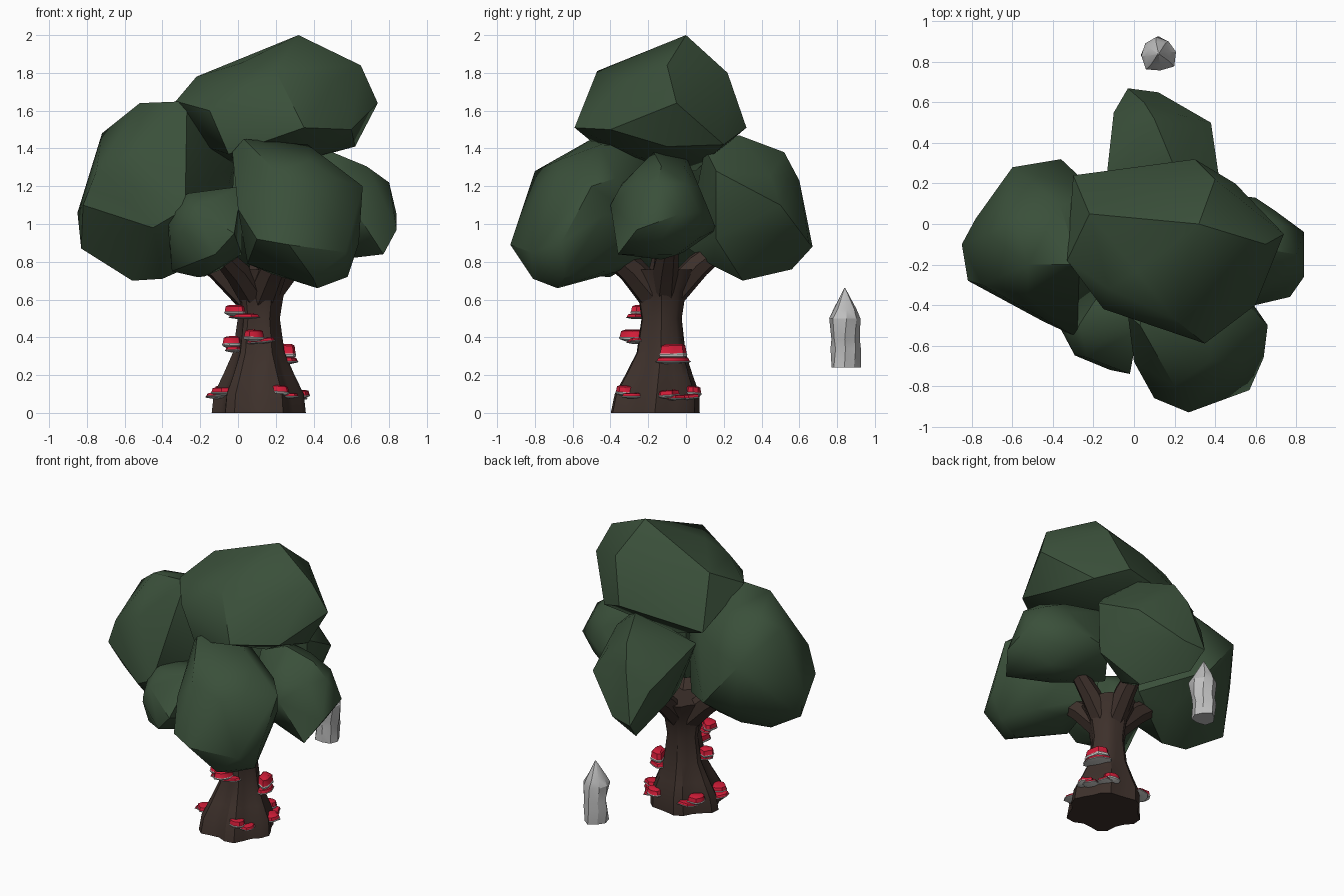
import bpy, bmesh, math, random
from mathutils import Vector

cube = bpy.data.objects.get("Cube")
if cube:
    bpy.data.objects.remove(cube, do_unlink=True)


def material(name, r, g, b):
    m = bpy.data.materials.new(name)
    m.use_nodes = True
    m.diffuse_color = (r, g, b, 1)
    bsdf = m.node_tree.nodes["Principled BSDF"]
    bsdf.inputs["Base Color"].default_value = (r, g, b, 1)
    bsdf.inputs["Roughness"].default_value = 0.9
    return m


LEAF = material("leaf green", 0.042, 0.079, 0.042)
BARK = material("bark brown", 0.047, 0.03, 0.024)
RED = material("cap red", 0.65, 0.012, 0.04)
PALE = material("gill white", 0.6, 0.6, 0.58)
STONE = material("stone grey", 0.52, 0.52, 0.52)


def finish(bm, name, mats, angle):
    bmesh.ops.recalc_face_normals(bm, faces=bm.faces)
    mesh = bpy.data.meshes.new(name)
    bm.to_mesh(mesh)
    bm.free()
    ob = bpy.data.objects.new(name, mesh)
    bpy.context.collection.objects.link(ob)
    for m in mats:
        mesh.materials.append(m)
    bpy.ops.object.select_all(action="DESELECT")
    ob.select_set(True)
    bpy.context.view_layer.objects.active = ob
    bpy.ops.object.shade_smooth_by_angle(angle=math.radians(angle))
    return ob


def loft(bm, rings, mats=None):
    """Skin equal-length point rings, cap both ends, one material per band."""
    loops = [[bm.verts.new(p) for p in ring] for ring in rings]
    mats = mats or [0] * len(rings)
    n = len(loops[0])
    for a, b, mat in zip(loops, loops[1:], mats):
        for i in range(n):
            j = (i + 1) % n
            bm.faces.new((a[i], a[j], b[j], b[i])).material_index = mat
    bm.faces.new(loops[0]).material_index = mats[0]
    bm.faces.new(loops[-1]).material_index = mats[-1]


# Foliage: each clump is a faceted rounded hull with a few outer corners
def clump(name, centre, radii, corners, seed):
    rng = random.Random(seed)
    bm = bmesh.new()
    bmesh.ops.create_icosphere(bm, subdivisions=2, radius=1)
    for v in bm.verts:
        k = rng.uniform(0.9, 1.0)
        v.co = Vector([c + r * k * d for c, r, d in zip(centre, radii, v.co)])
    for p in corners:
        bm.verts.new(p)
    bmesh.ops.delete(bm, geom=bm.faces[:] + bm.edges[:], context="EDGES_FACES")
    hull = bmesh.ops.convex_hull(bm, input=bm.verts)
    bmesh.ops.delete(bm, geom=list({g for g in hull["geom_interior"]
                     if isinstance(g, bmesh.types.BMVert)}), context="VERTS")
    bmesh.ops.dissolve_limit(bm, angle_limit=math.radians(8),
                             verts=bm.verts, edges=bm.edges)
    bmesh.ops.triangulate(bm, faces=bm.faces)
    finish(bm, name, [LEAF], 36)


clump("foliage_right", (-.43, -.08, 1.16), (.39, .36, .46),
      [(-.27, -.2, 1.65), (-.52, -.2, 1.64), (-.85, -.1, 1.06), (-.82, -.28, 1.1),
       (-.6, .28, 1.3), (-.28, -.56, 1.08), (-.36, .32, 1), (-.72, -.05, 1.48),
       (-.56, -.15, .7), (-.83, -.1, .87), (-.4, -.2, .71), (-.75, -.3, 1.28),
       (-.45, -.48, .98), (-.02, 0, 1.32), (-.04, 0, .87)], 1)
clump("foliage_front_small", (-.18, -.44, .96), (.2, .27, .24),
      [(-.02, -.74, .95), (-.3, -.63, 1), (-.35, -.5, .75), (.02, -.52, 1.2),
       (-.22, -.4, .72), (-.38, -.42, 1.08), (.02, -.4, .84), (-.12, -.72, .84)], 2)
clump("foliage_front", (.33, -.53, 1.05), (.31, .32, .37),
      [(.27, -.93, .89), (.1, -.86, .92), (.57, -.82, .85), (.42, -.68, .66),
       (.03, -.5, 1.45), (.37, -.45, 1.42), (.66, -.5, 1.2), (.2, -.8, 1.28),
       (.64, -.66, .9), (.05, -.6, .79), (.1, -.15, 1.4), (.15, -.2, .84),
       (0, -.68, 1.08), (-.03, -.45, 1.38), (.58, -.64, .72), (.4, -.81, .71)], 3)
clump("foliage_left", (.53, -.13, 1.07), (.29, .26, .28),
      [(.84, -.04, 1.05), (.84, -.26, .97), (.77, -.36, .84), (.5, -.17, 1.38),
       (.8, -.15, 1.22), (.6, .13, 1.05), (.6, -.4, 1.1), (.2, -.05, .88),
       (.22, 0, 1.36), (.35, .16, .97)], 4)
clump("foliage_back", (.14, .32, 1.09), (.26, .27, .34),
      [(-.03, .67, .88), (.12, .65, .9), (0, .56, .76), (.2, .3, .7), (.05, .6, 1.23),
       (.38, .5, 1.1), (.1, .52, 1.38), (.2, .28, 1.47), (.4, .3, 1),
       (-.1, .55, 1.1), (.32, .1, 1.4), (-.15, .1, 1.28), (.05, 0, .88),
       (.43, .16, 1.28), (.42, .16, .92), (.22, .14, .78)], 5)
clump("foliage_top", (.2, -.12, 1.6), (.46, .39, .31),
      [(.32, 0, 2), (-.22, .05, 1.78), (-.33, -.18, 1.65), (.65, -.1, 1.84),
       (.74, -.05, 1.64), (.62, -.1, 1.41), (.2, -.47, 1.81), (.35, -.59, 1.51),
       (.6, -.4, 1.5), (-.15, -.42, 1.6), (.3, .32, 1.51), (-.3, .24, 1.45),
       (.4, .22, 1.8), (-.05, -.42, 1.37), (.5, .2, 1.42), (.05, .05, 1.28)], 6)

# Trunk: lofted rings with root flutes fading upwards
SECTIONS = [(0, .232, .09), (.1, .22, .1), (.2, .175, .1), (.32, .128, .08),
            (.5, .107, .05), (.64, .128, .06), (.76, .18, .1)]
AXIS = Vector((.11, -.13, 0))
bm = bmesh.new()
rings = []
for z, r, flute in SECTIONS:
    lean = -.035 * max(0, 1 - z / .35)
    ring = []
    for i in range(24):
        a = math.tau * i / 24
        rr = r * (1 + flute * math.cos(6 * a + .6) + .04 * math.sin(5 * a))
        ring.append((AXIS.x + rr * math.cos(a), AXIS.y + lean + rr * math.sin(a), z))
    rings.append(ring)
loft(bm, rings)
finish(bm, "trunk", [BARK], 30)


# Branches: tapered bent tubes into every clump
def branch(name, end, r):
    start = AXIS + Vector((0, 0, .57))
    end = Vector(end)
    mid = start.lerp(end, .45) + Vector((0, 0, .03))
    d = (end - start).normalized()
    u = d.orthogonal().normalized()
    w = d.cross(u)
    rings = [[p + r * k * (math.cos(a) * u + math.sin(a) * w)
              for a in (math.tau * i / 7 for i in range(7))]
             for p, k in ((start, 1), (mid, .85), (end, .5))]
    bm = bmesh.new()
    loft(bm, rings)
    finish(bm, name, [BARK], 30)


for name, end, r in (("right", (-.35, -.1, .95), .09), ("back", (.15, .3, .97), .08),
                     ("left", (.48, -.08, .97), .08), ("front", (.28, -.48, .92), .09),
                     ("front_right", (-.15, -.48, .9), .08)):
    branch("branch_" + name, end, r)


# Shelf mushrooms: pale gills and rim below a thick red cap
def shelf(name, x, y, z, width, depth, thick):
    base = Vector((x, y, z))
    out = Vector((x - AXIS.x, y - AXIS.y, 0)).normalized()
    side = Vector((-out.y, out.x, 0))
    rng = random.Random(name)
    wobble = [rng.uniform(.78, 1.15) for _ in range(10)]
    tilt = rng.uniform(-.12, .12)
    rings = []
    for k, h in ((.5, -.4), (1, -.1), (1.05, .1), (.98, .18), (.88, .85), (.6, 1)):
        ring = []
        for i in range(10):
            t = math.tau * i / 10
            across = wobble[i] * k * width * math.cos(t)
            ring.append(base + side * across + out * wobble[i] * k * depth * math.sin(t)
                        + Vector((0, 0, h * thick + tilt * across)))
        rings.append(ring)
    bm = bmesh.new()
    loft(bm, rings, [1, 1, 1, 0, 0])
    finish(bm, name, [RED, PALE], 35)


SHELVES = [(-.02, -.235, .53, .07, .045, .04), (.03, -.25, .505, .09, .05, .02),
           (.09, -.28, .395, .06, .07, .045), (.12, -.26, .375, .07, .05, .02),
           (-.03, -.18, .36, .045, .05, .045), (-.02, -.19, .33, .035, .05, .02),
           (.255, -.06, .305, .08, .045, .06), (.25, -.07, .27, .1, .06, .025),
           (-.08, -.24, .105, .06, .06, .03), (-.11, -.21, .085, .06, .06, .02),
           (.22, -.32, .105, .055, .05, .04), (.27, -.28, .085, .06, .06, .02),
           (.33, -.1, .09, .06, .05, .03), (.3, -.06, .075, .05, .06, .02),
           (.22, .04, .1, .06, .045, .04), (.26, .02, .08, .05, .05, .02),
           (-.07, -.01, .105, .06, .05, .04), (-.04, .02, .085, .07, .05, .02)]
for i, spec in enumerate(SHELVES):
    shelf("shelf_mushroom_%d" % (i + 1), *spec)

# Floating stone shard behind the tree
rng = random.Random(9)
rings = []
for z, r in ((.24, .08), (.34, .083), (.39, .076), (.5, .092), (.55, .065), (.66, .004)):
    twist = rng.uniform(-.25, .25)
    ring = []
    for i in range(8):
        a = math.tau * i / 8 + twist
        k = r * rng.uniform(.84, 1.12)
        ring.append((.12 + k * math.cos(a), .84 + k * math.sin(a), z))
    rings.append(ring)
bm = bmesh.new()
loft(bm, rings)
bmesh.ops.triangulate(bm, faces=bm.faces)
finish(bm, "stone_shard", [STONE], 25)
